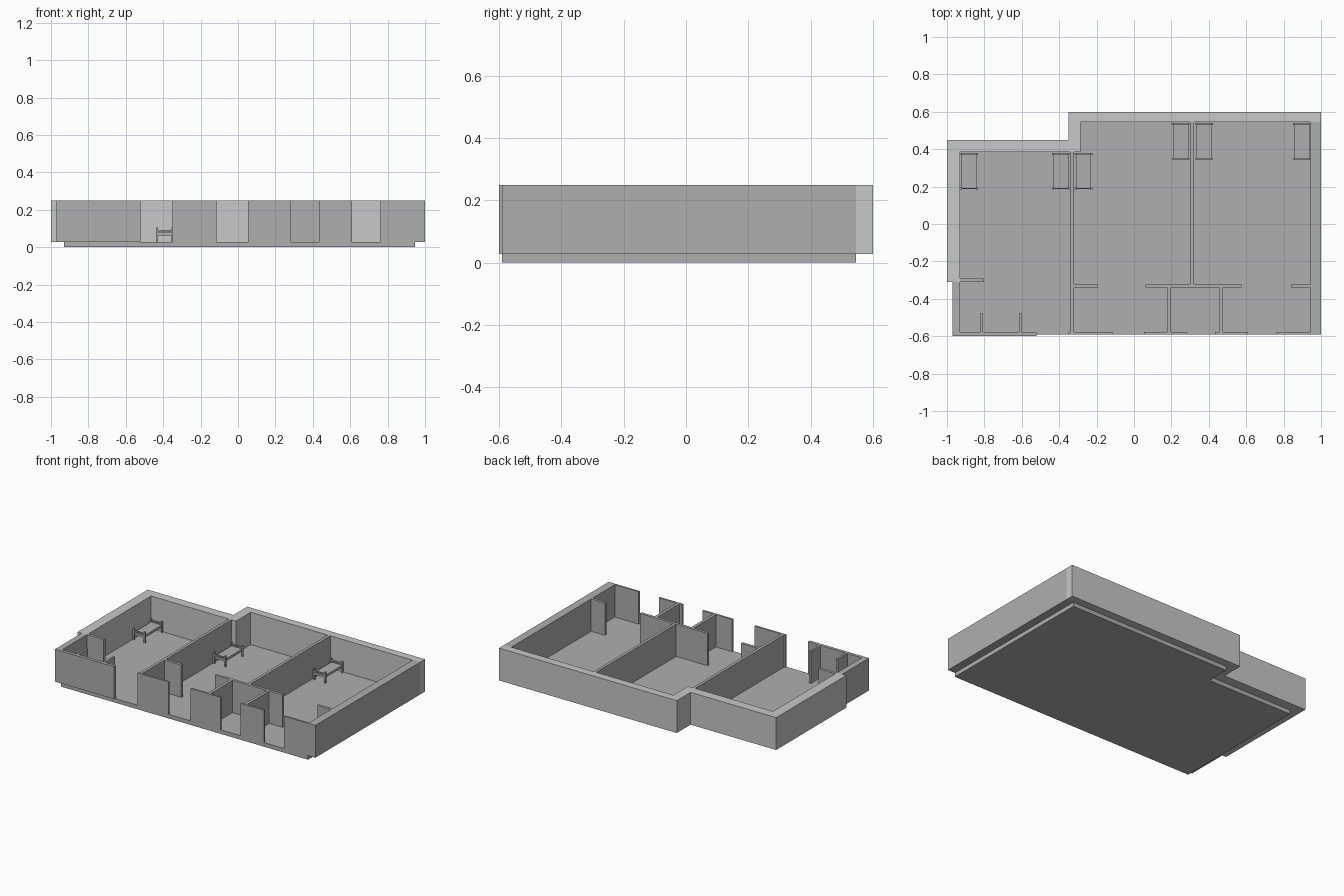
import bpy, bmesh

if "Cube" in bpy.data.objects:
    bpy.data.objects.remove(bpy.data.objects["Cube"])

FLOOR, TOP = 0.028, 0.25


def material(name, v):
    m = bpy.data.materials.new(name)
    m.diffuse_color = (v, v, v, 1)
    m.use_nodes = True
    m.node_tree.nodes["Principled BSDF"].inputs["Base Color"].default_value = m.diffuse_color
    return m


light = material("light grey", 0.58)
mid = material("mid grey", 0.43)


def finish(name, bm, mat):
    bmesh.ops.recalc_face_normals(bm, faces=bm.faces)
    me = bpy.data.meshes.new(name)
    bm.to_mesh(me)
    bm.free()
    me.materials.append(mat)
    ob = bpy.data.objects.new(name, me)
    bpy.context.collection.objects.link(ob)
    return ob


def prism(name, outline, z0, z1, mat):
    """Extrude a plan outline straight up."""
    bm = bmesh.new()
    face = bm.faces.new([bm.verts.new((x, y, z0)) for x, y in outline])
    up = bmesh.ops.extrude_face_region(bm, geom=[face])["geom"]
    for v in up:
        if isinstance(v, bmesh.types.BMVert):
            v.co.z = z1
    return finish(name, bm, mat)


def add_box(bm, x0, x1, y0, y1, z0, z1):
    for v in bmesh.ops.create_cube(bm, size=1)["verts"]:
        v.co.x = x0 if v.co.x < 0 else x1
        v.co.y = y0 if v.co.y < 0 else y1
        v.co.z = z0 if v.co.z < 0 else z1


def wall(name, x0, x1, y0, y1):
    bm = bmesh.new()
    add_box(bm, x0, x1, y0, y1, FLOOR, TOP)
    return finish(name, bm, mid)


# Floor slab, following the inside of the stepped outer wall
prism("floor", [(-0.93, -0.59), (0.945, -0.59), (0.945, 0.545),
                (-0.285, 0.545), (-0.285, 0.385), (-0.93, 0.385)], 0, FLOOR, mid)

# Thick stepped outer wall on the left and back
prism("outer_wall", [(-1, -0.31), (-0.93, -0.31), (-0.93, 0.385), (-0.285, 0.385),
                     (-0.285, 0.545), (1, 0.545), (1, 0.6), (-0.35, 0.6),
                     (-0.35, 0.45), (-1, 0.45)], FLOOR, TOP, light)

# Remaining outer walls
wall("right_wall", 0.945, 1, -0.59, 0.545)
wall("left_front_wall", -0.97, -0.93, -0.6, -0.31)
wall("front_left_panel", -0.97, -0.52, -0.6, -0.578)
for i, (a, b) in enumerate([(-0.35, -0.115), (0.053, 0.28), (0.433, 0.61), (0.763, 1)]):
    wall(f"front_panel_{i + 1}", a, b, -0.59, -0.577)

# Long partitions between the rooms
wall("left_partition", -0.34, -0.32, -0.58, 0.385)
wall("right_partition", 0.30, 0.32, -0.32, 0.545)

# Cross walls near the front
for i, (a, b, y) in enumerate([(-0.93, -0.803, -0.31), (-0.32, -0.193, -0.34),
                               (0.062, 0.575, -0.34), (0.84, 0.945, -0.34)]):
    wall(f"cross_wall_{i + 1}", a, b, y, y + 0.019)

# Short walls running back from the front
for i, (a, b, y) in enumerate([(-0.82, -0.806, -0.475), (-0.616, -0.602, -0.475),
                               (0.177, 0.197, -0.33), (0.455, 0.475, -0.33)]):
    wall(f"short_wall_{i + 1}", a, b, -0.58, y)


def bed(name, cx, y0, y1):
    """Flat bed with a post-and-rail frame at each end."""
    bm = bmesh.new()
    add_box(bm, cx - 0.041, cx + 0.041, y0 + 0.004, y1 - 0.004, 0.062, 0.078)
    for e in (y0, y1 - 0.01):
        add_box(bm, cx - 0.041, cx + 0.041, e + 0.002, e + 0.008, 0.084, 0.093)
        for s in (-1, 1):
            px = cx + s * 0.042
            add_box(bm, px - 0.005, px + 0.005, e, e + 0.01, FLOOR, 0.104)
    finish(name, bm, mid)


# Beds against the back walls, two per room
for i, cx in enumerate((-0.882, -0.392, -0.27)):
    bed(f"left_bed_{i + 1}", cx, 0.184, 0.38)
for i, cx in enumerate((0.25, 0.376, 0.896)):
    bed(f"right_bed_{i + 1}", cx, 0.344, 0.54)
